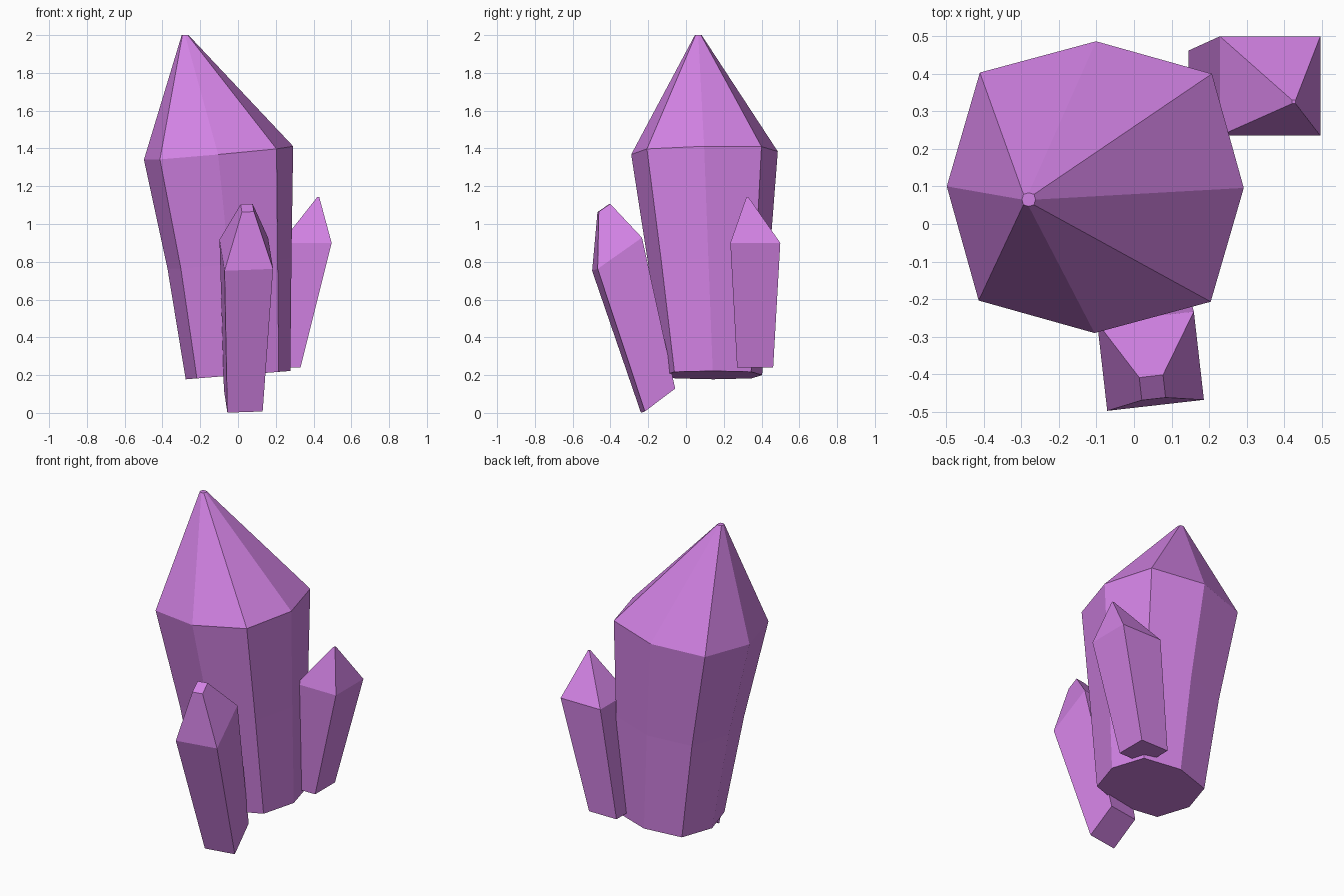
import bpy, bmesh
from math import cos, sin, radians, tau

if "Cube" in bpy.data.objects:
    bpy.data.objects.remove(bpy.data.objects["Cube"])

violet = bpy.data.materials.new("violet_crystal")
violet.diffuse_color = (0.65, 0.225, 0.78, 1)
violet.use_nodes = True
violet.node_tree.nodes["Principled BSDF"].inputs["Base Color"].default_value = violet.diffuse_color


def crystal(name, sides, turn, rings, bulge=1.0):
    """Loft tilted rings (centre, radii, z slopes along x and y) from base to tip.
    Every second corner is pushed outward by the bulge factor."""
    bm = bmesh.new()
    t = radians(turn)
    loops = []
    for (cx, cy, cz), (rx, ry), (sx, sy) in rings:
        loop = []
        for i in range(sides):
            a = tau * (i + 0.5 * (sides == 4)) / sides
            k = bulge if i % 2 else 1.0
            u, v = k * rx * cos(a), k * ry * sin(a)
            dx, dy = u * cos(t) - v * sin(t), u * sin(t) + v * cos(t)
            loop.append(bm.verts.new((cx + dx, cy + dy, cz + sx * dx + sy * dy)))
        loops.append(loop)
    for lo, hi in zip(loops, loops[1:]):
        for i in range(sides):
            j = (i + 1) % sides
            bm.faces.new((lo[i], lo[j], hi[j], hi[i]))
    bm.faces.new(loops[0][::-1])
    bm.faces.new(loops[-1])
    bmesh.ops.recalc_face_normals(bm, faces=bm.faces)
    mesh = bpy.data.meshes.new(name)
    bm.to_mesh(mesh)
    bm.free()
    mesh.materials.append(violet)
    obj = bpy.data.objects.new(name, mesh)
    bpy.context.collection.objects.link(obj)


# Large octagonal crystal leaning left
crystal("main_crystal", 8, -0.3, [
    ((0.0, 0.143, 0.20), (0.277, 0.26), (0.08, 0.0)),
    ((-0.045, 0.12, 0.79), (0.328, 0.32), (0.085, 0.01)),
    ((-0.103, 0.098, 1.376), (0.395, 0.388), (0.09, 0.02)),
    ((-0.28, 0.065, 2.0), (0.018, 0.018), (0.0, 0.0)),
], bulge=1.105)

# Small square crystal leaning forward
crystal("front_crystal", 4, 6.5, [
    ((0.028, -0.148, 0.065), (0.133, 0.114), (-0.05, 0.75)),
    ((0.044, -0.365, 0.84), (0.183, 0.167), (-0.04, 0.70)),
    ((0.049, -0.435, 1.085), (0.045, 0.043), (-0.04, 0.68)),
])

# Small square crystal leaning out at the back right
crystal("back_crystal", 4, 0, [
    ((0.238, 0.366, 0.24), (0.131, 0.135), (0.0, 0.0)),
    ((0.362, 0.367, 0.90), (0.189, 0.187), (0.0, 0.0)),
    ((0.425, 0.325, 1.143), (0.007, 0.007), (0.0, 0.0)),
])
